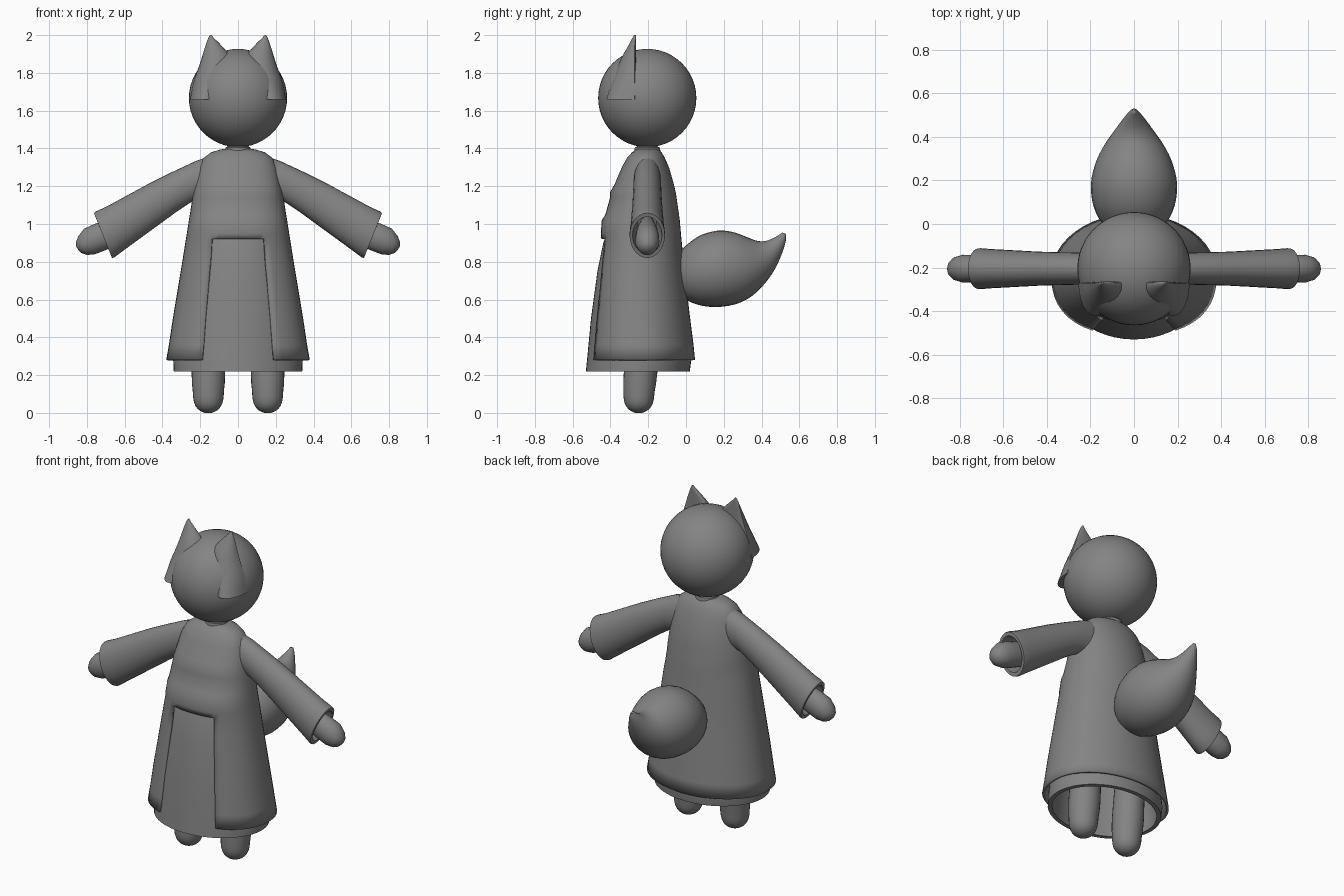
import bpy, bmesh, math
from mathutils import Vector

if "Cube" in bpy.data.objects:
    bpy.data.objects.remove(bpy.data.objects["Cube"])

grey = bpy.data.materials.new("plain grey")
grey.diffuse_color = (0.23, 0.23, 0.23, 1)
grey.use_nodes = True
grey.node_tree.nodes["Principled BSDF"].inputs["Base Color"].default_value = grey.diffuse_color
CY = -0.205  # depth of head, neck and arms


def finish(name, bm, angle=40):
    me = bpy.data.meshes.new(name)
    bm.to_mesh(me)
    bm.free()
    ob = bpy.data.objects.new(name, me)
    bpy.context.collection.objects.link(ob)
    me.materials.append(grey)
    bpy.ops.object.select_all(action='DESELECT')
    ob.select_set(True)
    bpy.context.view_layer.objects.active = ob
    bpy.ops.object.shade_smooth_by_angle(angle=math.radians(angle))
    return ob


def loft(name, rings, skip=None, caps=True, angle=40):
    """Skin a list of rings; skip(i, k) leaves out single faces."""
    bm = bmesh.new()
    vs = [[bm.verts.new(p) for p in r] for r in rings]
    n = len(vs[0])
    for i in range(len(vs) - 1):
        for k in range(n):
            if not (skip and skip(i, k)):
                m = (k + 1) % n
                bm.faces.new((vs[i][k], vs[i][m], vs[i + 1][m], vs[i + 1][k]))
    if caps:
        bm.faces.new(vs[0])
        bm.faces.new(vs[-1])
        bmesh.ops.recalc_face_normals(bm, faces=bm.faces)
    return finish(name, bm, angle)


def oval(z, hw, front, back, n=2.0, seg=48):
    """Level ring; the front half is squarer when n > 2."""
    cy = front * .5 + back * .5
    pts = []
    for k in range(seg):
        t = math.tau * k / seg
        c, s = math.cos(t), math.sin(t)
        e = n if s < 0 else 2.0
        y = max(0, 1 - abs(c) ** e) ** (1 / e)
        pts.append((hw * c, cy + math.copysign(y, s) * (back - front) / 2, z))
    return pts


def slanted(upper, lower, half, place, seg=28):
    """Ring spanned by an upper and lower point of a side profile."""
    u, l = Vector(upper), Vector(lower)
    c, r = (u + l) / 2, (u - l) / 2
    pts = []
    for k in range(seg):
        t = math.tau * k / seg
        p = c + r * math.sin(t)
        pts.append(place(p.x, p.y, half * math.cos(t)))
    return pts


def smooth_rows(rows, steps=4):
    """Catmull-Rom interpolation of number rows."""
    out = []
    for i in range(len(rows) - 1):
        a, b, c, d = (rows[max(0, min(len(rows) - 1, i + j))] for j in (-1, 0, 1, 2))
        for s in range(steps):
            t = s / steps
            out.append([.5 * (2 * q + (r - p) * t + (2 * p - 5 * q + 4 * r - w) * t * t
                              + (3 * q - p - 3 * r + w) * t ** 3)
                        for p, q, r, w in zip(a, b, c, d)])
    return out + [list(rows[-1])]


# Head
bm = bmesh.new()
bmesh.ops.create_uvsphere(bm, u_segments=48, v_segments=24, radius=0.26)
bmesh.ops.translate(bm, verts=bm.verts, vec=(0, CY, 1.667))
finish("head", bm)

# Ears: flat at the back, bulging at the front, blending into the head
EAR = [(1.66, .10, .255, .15), (1.75, .04, .238, .12), (1.82, .02, .212, .095),
       (1.88, .035, .192, .07), (1.92, .065, .180, .047), (1.96, .102, .167, .025),
       (1.985, .128, .157, .012), (2.0, .141, .149, .003)]
for side, label in ((-1, "left"), (1, "right")):
    rings = []
    for z, x0, x1, depth in smooth_rows(EAR, 2):
        ring = []
        for k in range(24):
            t = math.tau * k / 24
            s = math.sin(t)
            y = -.272 + (depth if s < 0 else .008) * s
            ring.append((side * ((x0 + x1) / 2 + (x1 - x0) / 2 * math.cos(t)), y, z))
        rings.append(ring)
    loft(label + "_ear", rings)

# Neck and collar
loft("neck", [oval(z, r, CY - r, CY + r) for z, r in
              ((1.30, .07), (1.385, .07), (1.405, .066), (1.41, .055), (1.46, .055))])

# Coat: closed above, open down the front below the waist
COAT = [(.28, .38, -.513, .048), (.36, .366, -.506, .04), (.5, .345, -.493, .022),
        (.65, .32, -.477, .004), (.8, .295, -.462, -.012), (.92, .276, -.448, -.024),
        (.95, .271, -.451, -.027), (1.02, .26, -.446, -.033), (1.05, .255, -.427, -.037),
        (1.14, .241, -.402, -.05), (1.17, .235, -.401, -.055), (1.21, .227, -.378, -.064),
        (1.30, .207, -.340, -.09), (1.35, .182, -.312, -.112), (1.38, .142, -.285, -.13),
        (1.395, .09, -.265, -.148), (1.40, .05, -.25, -.16)]
coat = loft("coat", [oval(*r, n=2.4) for r in COAT],
            skip=lambda i, k: i < 5 and 32 <= k < 40, caps=False)
mod = coat.modifiers.new("thickness", 'SOLIDIFY')
mod.thickness = 0.014
mod.offset = -1

# Robe under the coat: hollow, with a turned-in hem
ROBE = [(.22, .34, -.53, .02), (.28, .343, -.524, .028), (.5, .318, -.503, .005),
        (.75, .28, -.469, -.03), (.9, .25, -.438, -.05), (1.0, .22, -.40, -.07)]
inner = [(z, w - .025, f + .025, b - .025) for z, w, f, b in reversed(ROBE)]
loft("robe", [oval(*r) for r in inner + ROBE])

# Sleeves (hollow cuffs), hands and legs
SLEEVE = [(.10, 1.375, .13, 1.13, .068), (.22, 1.335, .25, 1.115, .073),
          (.345, 1.277, .325, 1.065, .075), (.47, 1.215, .40, 1.01, .078),
          (.70, 1.09, .61, .857, .090), (.75, 1.068, .655, .823, .094),
          (.762, 1.058, .667, .82, .093), (.755, 1.038, .675, .842, .078),
          (.70, 1.05, .63, .885, .07), (.60, 1.08, .54, .93, .05)]
HAND = [(.60, 1.04, .55, .92, .045), (.69, 1.025, .64, .89, .055),
        (.76, 1.0, .70, .862, .062), (.815, .975, .757, .84, .064),
        (.846, .935, .80, .836, .052), (.857, .905, .828, .846, .034),
        (.858, .885, .846, .862, .012)]
LEG = [(0, .018, -.25), (.012, .045, -.25), (.035, .067, -.25), (.07, .079, -.25),
       (.12, .083, -.248), (.22, .089, -.24), (.5, .08, -.22), (.85, .06, -.2)]
for side, label in ((-1, "left"), (1, "right")):
    place = lambda a, z, w: (side * a, CY + w, z)
    for part, rows in (("sleeve", SLEEVE), ("hand", HAND)):
        loft(f"{label}_{part}", [slanted(r[:2], r[2:4], r[4], place) for r in rows], angle=50)
    leg = []
    for z, r, y in smooth_rows(LEG, 2):
        leg.append([(x + side * .157, yy, z) for x, yy, _ in oval(z, r, y - r, y + r, seg=28)])
    loft(label + "_leg", leg, angle=60)

# Tail: a fat teardrop with an upturned tip
TAIL = [(-.06, .80, -.06, .69, .06), (-.03, .855, -.03, .625, .115),
        (.01, .895, .01, .593, .152), (.08, .942, .09, .566, .187),
        (.17, .965, .19, .562, .198), (.25, .957, .29, .585, .18),
        (.32, .932, .375, .64, .145), (.38, .91, .455, .735, .095),
        (.43, .912, .505, .835, .055), (.48, .935, .528, .91, .026),
        (.51, .955, .529, .948, .008)]
loft("tail", [slanted(r[:2], r[2:4], r[4], lambda a, z, w: (w, a, z))
              for r in smooth_rows(TAIL, 3)], angle=60)
